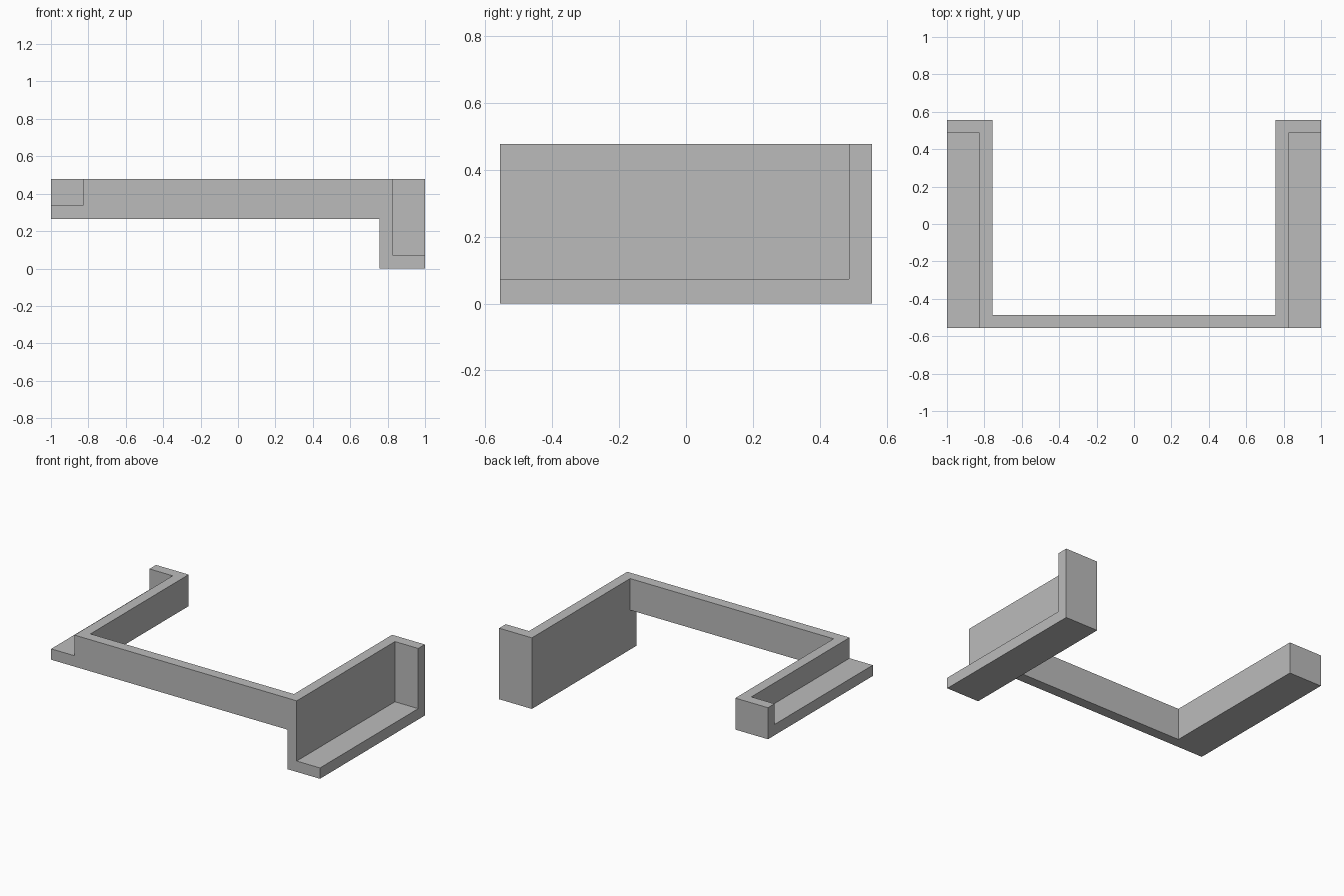
import bpy
import bmesh
from mathutils import Vector

old = bpy.data.objects.get("Cube")
if old:
    bpy.data.objects.remove(old)

grey = bpy.data.materials.new("plain_grey")
grey.use_nodes = True
colour = (0.5, 0.5, 0.5, 1)
grey.diffuse_color = colour
grey.node_tree.nodes["Principled BSDF"].inputs["Base Color"].default_value = colour

FRONT, BACK, TOP = -0.557, 0.557, 0.478
WALL = 0.07          # thickness of every wall and shelf
INNER = 0.757        # inner side of both brackets
BAR_BOTTOM = 0.266


def box(name, low, high):
    """Axis-aligned box between two corners."""
    low, high = Vector(low), Vector(high)
    bm = bmesh.new()
    bmesh.ops.create_cube(bm, size=1)
    for v in bm.verts:
        v.co = (low + high) / 2 + v.co * (high - low)
    mesh = bpy.data.meshes.new(name)
    bm.to_mesh(mesh)
    bm.free()
    mesh.materials.append(grey)
    obj = bpy.data.objects.new(name, mesh)
    bpy.context.collection.objects.link(obj)
    return obj


def combine(target, other, operation):
    """Apply a boolean and discard the second object."""
    mod = target.modifiers.new("combine", "BOOLEAN")
    mod.operation, mod.object, mod.solver = operation, other, "EXACT"
    bpy.context.view_layer.objects.active = target
    bpy.ops.object.modifier_apply(modifier=mod.name)
    bpy.data.objects.remove(other)


def bracket(name, side, bottom):
    """Block with a notch open to the front, top and outside."""
    def span(a, b):
        return sorted((side * a, side * b))
    x0, x1 = span(INNER, 1)
    block = box(name, (x0, FRONT, bottom), (x1, BACK, TOP))
    x0, x1 = span(INNER + WALL, 1.2)
    notch = box("notch_cutter", (x0, FRONT - 0.2, bottom + WALL + 0.003),
                (x1, BACK - WALL, TOP + 0.2))
    notch.hide_render = True
    combine(block, notch, "DIFFERENCE")
    return block


# Front bar, fused with the deep left bracket and the shallow right bracket
frame = box("bracket_frame", (-INNER, FRONT, BAR_BOTTOM), (INNER, FRONT + WALL, TOP))
combine(frame, bracket("left_bracket", 1, 0), "UNION")
combine(frame, bracket("right_bracket", -1, BAR_BOTTOM), "UNION")
